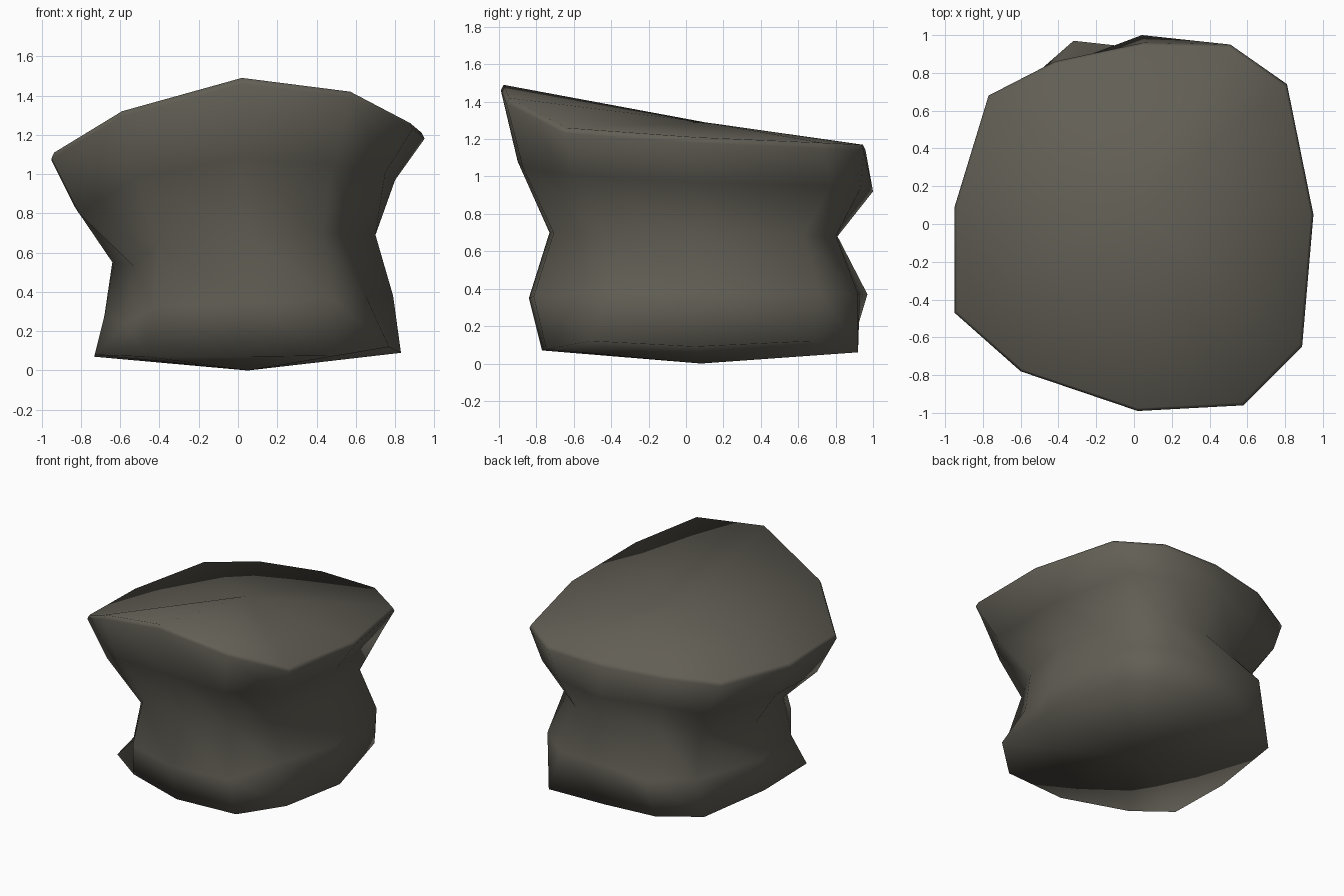
import bpy, bmesh, math

if "Cube" in bpy.data.objects:
    bpy.data.objects.remove(bpy.data.objects["Cube"])

stone = bpy.data.materials.new("dark grey brown stone")
stone.diffuse_color = (0.122, 0.113, 0.091, 1)
stone.use_nodes = True
stone.node_tree.nodes["Principled BSDF"].inputs["Base Color"].default_value = stone.diffuse_color

# Outline of the top rim: x, y, z, counterclockwise from the right
RIM = [(0.95, 0.05, 1.18), (0.81, 0.74, 1.15), (0.51, 0.95, 1.14), (0.05, 0.96, 1.14),
       (-0.42, 0.86, 1.13), (-0.77, 0.68, 1.10), (-0.95, 0.09, 1.07), (-0.95, -0.47, 1.08),
       (-0.60, -0.78, 1.29), (0.02, -0.99, 1.46), (0.58, -0.96, 1.39), (0.89, -0.65, 1.23)]

# Rings below it: left, right, front, back extents, and z at left, right, front, back
RINGS = [(0.83, 0.80, 0.90, 1.00, 0.83, 0.97, 1.08, 0.92),
         (0.64, 0.70, 0.73, 0.81, 0.55, 0.69, 0.70, 0.68),
         (0.68, 0.79, 0.84, 0.93, 0.28, 0.38, 0.35, 0.37),
         (0.73, 0.83, 0.77, 0.92, 0.07, 0.09, 0.07, 0.07)]

# Irregular chipped corners: (ring, column) -> position
CHIPS = {(0, 2): (0.43, 0.93, 0.93), (0, 4): (-0.36, 0.85, 0.91), (0, 7): (-0.81, -0.43, 0.80),
         (1, 7): (-0.53, -0.42, 0.53), (1, 11): (0.58, -0.43, 0.70),
         (2, 4): (-0.32, 0.97, 0.37), (2, 7): (-0.57, -0.46, 0.24), (2, 11): (0.65, -0.40, 0.38),
         (3, 1): (0.68, 0.68, 0.12), (3, 2): (0.52, 0.92, 0.06), (3, 4): (-0.36, 0.88, 0.07),
         (3, 5): (-0.64, 0.69, 0.07), (3, 7): (-0.73, -0.42, 0.08), (3, 11): (0.77, -0.51, 0.12)}


def ring_points(k, l, r, f, b, zl, zr, zf, zb):
    points = []
    for i, (x, y, _) in enumerate(RIM):
        u, v = x / 0.95, y / (0.96 if y > 0 else 0.99)
        wx, wy = u * u, v * v
        z = (wx * (zr if u > 0 else zl) + wy * (zb if v > 0 else zf)) / (wx + wy)
        p = (u * (r if u > 0 else l), v * (b if v > 0 else f), z)
        points.append(CHIPS.get((k, i), p))
    return points


# Small bevelled edge around the cap, then the rim and the waisted sides
cap = [(x * 0.985, y * 0.985, z + 0.03) for x, y, z in RIM]
loops = [cap, RIM] + [ring_points(k, *ring) for k, ring in enumerate(RINGS)]

bm = bmesh.new()
rows = [[bm.verts.new(p) for p in loop] for loop in loops]
n = len(RIM)
for upper, lower in zip(rows, rows[1:]):
    for i in range(n):
        j = (i + 1) % n
        bm.faces.new((upper[i], lower[i], lower[j], upper[j]))

# Ridged cap and shallow pointed underside
for row, tip in ((rows[0], (0.0, 0.1, 1.29)), (rows[-1], (0.05, 0.08, 0.0))):
    centre = bm.verts.new(tip)
    for i in range(n):
        bm.faces.new((row[i], row[(i + 1) % n], centre))
bmesh.ops.recalc_face_normals(bm, faces=bm.faces)

mesh = bpy.data.meshes.new("rock")
bm.to_mesh(mesh)
bm.free()
rock = bpy.data.objects.new("rock", mesh)
bpy.context.collection.objects.link(rock)
mesh.materials.append(stone)
bpy.context.view_layer.objects.active = rock
rock.select_set(True)
bpy.ops.object.shade_smooth_by_angle(angle=math.radians(110))
